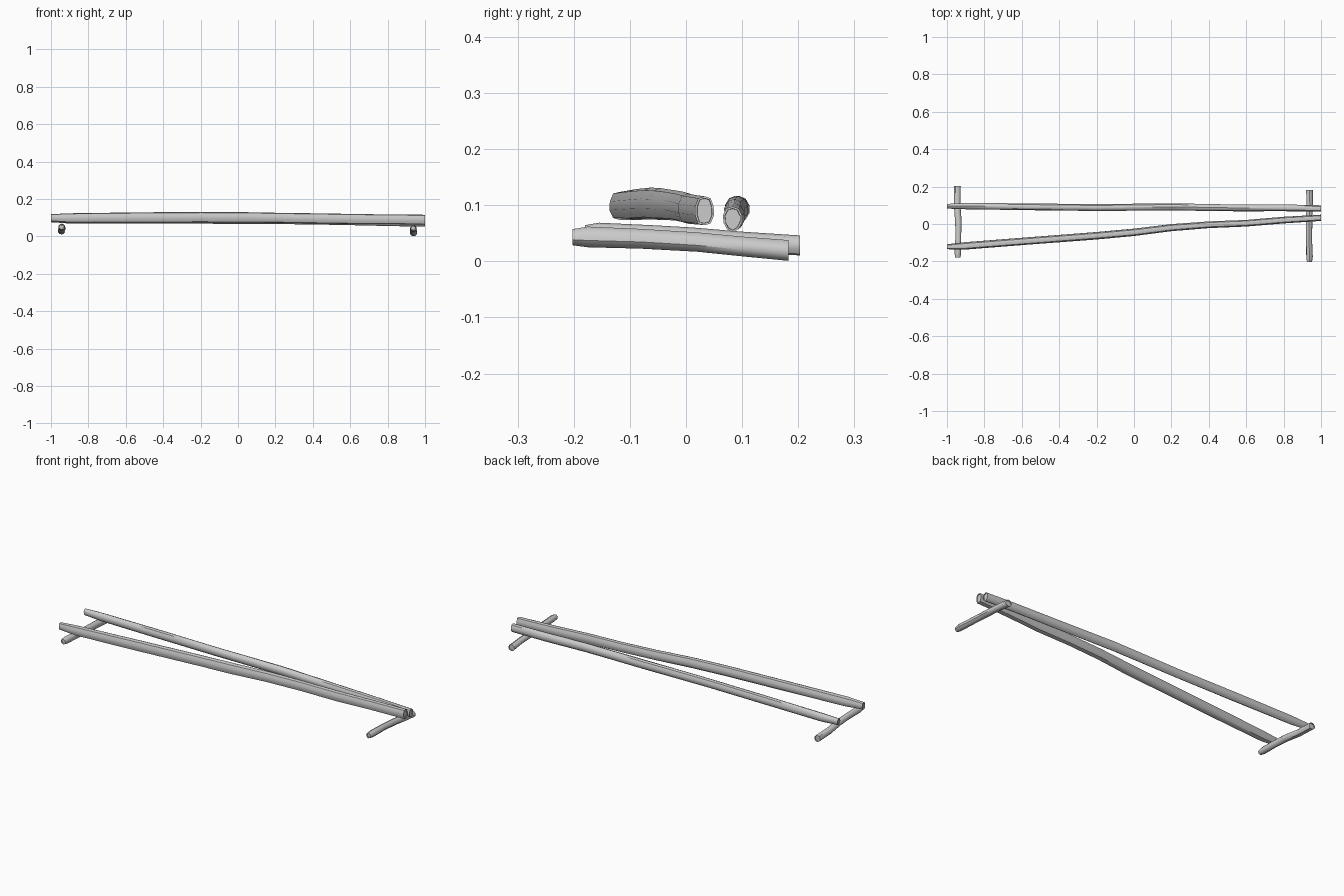
import bpy, bmesh, math, random
from mathutils import Vector

SIDES = 10


def smooth_path(stations, steps):
    """Subdivide (x, y, z, side radius, vertical radius) stations linearly."""
    out = []
    for a, b in zip(stations, stations[1:]):
        for i in range(steps):
            t = i / steps
            out.append([p + (q - p) * t for p, q in zip(a, b)])
    out.append(list(stations[-1]))
    return out


def log(name, stations, axis, seed, steps=1):
    """Sweep an uneven ring along x or y, with recessed cut ends."""
    rng = random.Random(seed)
    bumps = [1 + rng.uniform(-0.05, 0.05) for _ in range(SIDES)]
    bm = bmesh.new()
    rings = []
    for x, y, z, rs, rz in smooth_path(stations, steps):
        ring = []
        for k in range(SIDES):
            a = 2 * math.pi * (k + 0.5) / SIDES
            r = bumps[k] * (1 + rng.uniform(-0.025, 0.025))
            s, h = rs * r * math.cos(a), rz * r * math.sin(a)
            off = Vector((0, s, h)) if axis == 'x' else Vector((s, 0, h))
            ring.append(bm.verts.new(Vector((x, y, z)) + off))
        rings.append(ring)
    for r0, r1 in zip(rings, rings[1:]):
        for k in range(SIDES):
            n = (k + 1) % SIDES
            bm.faces.new((r0[k], r0[n], r1[n], r1[k]))
    caps = [bm.faces.new(rings[0]), bm.faces.new(rings[-1])]
    bmesh.ops.recalc_face_normals(bm, faces=bm.faces)
    # bark rim around a slightly sunken wood disc
    for cap in caps:
        bmesh.ops.inset_region(bm, faces=[cap], thickness=0.0035, depth=0)
        bmesh.ops.inset_region(bm, faces=[cap], thickness=0.0005, depth=-0.004)
    mesh = bpy.data.meshes.new(name)
    bm.to_mesh(mesh)
    bm.free()
    ob = bpy.data.objects.new(name, mesh)
    bpy.context.collection.objects.link(ob)
    bpy.ops.object.select_all(action='DESELECT')
    bpy.context.view_layer.objects.active = ob
    ob.select_set(True)
    bpy.ops.object.shade_smooth_by_angle(angle=math.radians(40))
    return ob


# long rails lying on top
log("back_rail", [
    (-1.0, 0.095, 0.095, 0.013, 0.018),
    (-0.9, 0.096, 0.093, 0.018, 0.023),
    (-0.55, 0.092, 0.093, 0.019, 0.024),
    (-0.2, 0.088, 0.093, 0.019, 0.024),
    (0.2, 0.092, 0.092, 0.020, 0.024),
    (0.55, 0.086, 0.087, 0.019, 0.024),
    (0.8, 0.087, 0.080, 0.019, 0.024),
    (1.0, 0.083, 0.075, 0.018, 0.023)], 'x', 3)
log("front_rail", [
    (-1.0, -0.122, 0.100, 0.014, 0.020),
    (-0.9, -0.117, 0.099, 0.021, 0.026),
    (-0.55, -0.090, 0.101, 0.021, 0.028),
    (-0.2, -0.063, 0.103, 0.021, 0.029),
    (0.0, -0.045, 0.102, 0.021, 0.029),
    (0.2, -0.020, 0.100, 0.020, 0.028),
    (0.4, -0.004, 0.097, 0.019, 0.028),
    (0.6, 0.004, 0.094, 0.019, 0.028),
    (0.8, 0.021, 0.092, 0.019, 0.027),
    (1.0, 0.033, 0.090, 0.018, 0.027)], 'x', 8)

# short cross sticks underneath
log("left_cross_stick", [
    (-0.942, -0.180, 0.050, 0.014, 0.014),
    (-0.942, -0.155, 0.050, 0.018, 0.018),
    (-0.939, -0.060, 0.046, 0.015, 0.018),
    (-0.939, 0.010, 0.042, 0.018, 0.018),
    (-0.945, 0.100, 0.034, 0.018, 0.018),
    (-0.944, 0.203, 0.028, 0.018, 0.018)], 'y', 5)
log("right_cross_stick", [
    (0.938, -0.202, 0.043, 0.014, 0.014),
    (0.938, -0.175, 0.043, 0.018, 0.018),
    (0.936, -0.080, 0.040, 0.016, 0.017),
    (0.936, 0.020, 0.034, 0.018, 0.017),
    (0.940, 0.100, 0.026, 0.017, 0.017),
    (0.938, 0.183, 0.0185, 0.019, 0.018)], 'y', 11)
